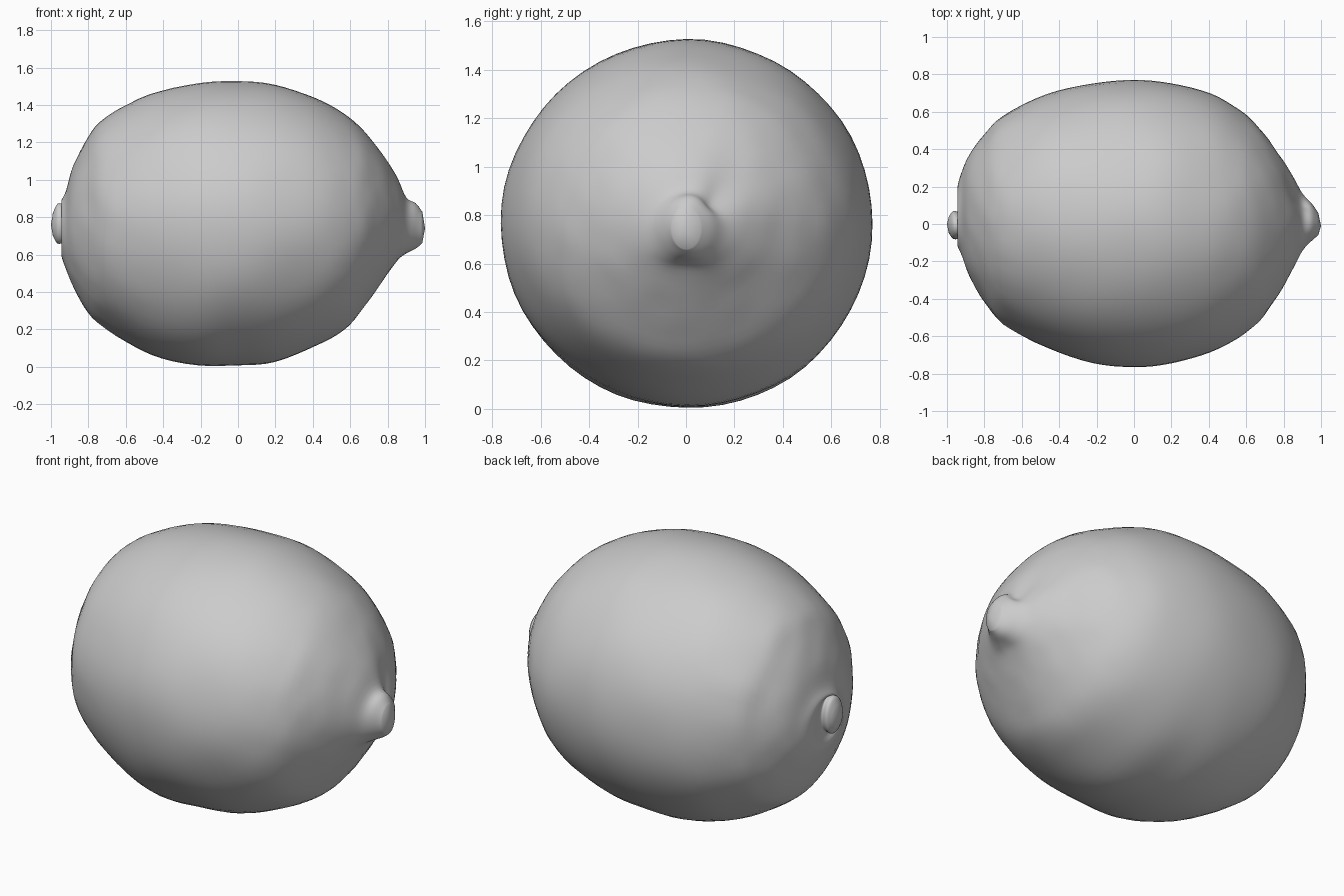
import bpy
import bmesh
import math
from mathutils import Vector, noise

default_cube = bpy.data.objects.get("Cube")
if default_cube:
    bpy.data.objects.remove(default_cube, do_unlink=True)

# Cross-sections along the fruit: x, bottom, top, front, back
STATIONS = [
    (-.99, .70, .82, -.05, .04), (-.965, .66, .87, -.08, .07),
    (-.93, .66, .87, -.08, .07), (-.945, .60, .885, -.11, .18),
    (-.92, .52, .94, -.17, .28), (-.88, .43, 1.08, -.28, .37),
    (-.80, .29, 1.23, -.41, .48), (-.70, .20, 1.34, -.53, .58),
    (-.47, .07, 1.46, -.655, .695), (-.22, .005, 1.515, -.745, .755),
    (0, .008, 1.525, -.765, .772), (.2, .03, 1.505, -.742, .75),
    (.41, .105, 1.435, -.685, .695), (.56, .19, 1.355, -.61, .61),
    (.67, .315, 1.265, -.52, .51), (.77, .45, 1.145, -.38, .375),
    (.85, .55, 1.015, -.24, .25), (.90, .595, .905, -.145, .165),
    (.95, .63, .875, -.09, .11), (.985, .66, .83, -.06, .06),
]
SEGMENTS = 64
STEPS = 4


def make_material(name, color):
    mat = bpy.data.materials.new(name)
    mat.use_nodes = True
    mat.diffuse_color = color
    mat.node_tree.nodes["Principled BSDF"].inputs["Base Color"].default_value = color
    return mat


def blend(a, b, c, d, t):
    """Catmull-Rom curve between b and c."""
    return b + t * ((c - a) + t * ((2*a - 5*b + 4*c - d) + t * (3*(b - c) + d - a))) / 2


def smooth_stations(stations):
    last = len(stations) - 1
    for i in range(last):
        near = [stations[min(max(i + k, 0), last)] for k in (-1, 0, 1, 2)]
        for s in range(STEPS):
            yield [blend(*values, s / STEPS) for values in zip(*near)]
    yield stations[last]


def bump(angle, wanted, width):
    """Soft weight around one direction of the cross-section."""
    off = math.remainder(angle - math.radians(wanted), math.tau)
    return math.exp(-(off / math.radians(width)) ** 2)


def peel_point(x, bottom, top, front, back, angle):
    mid = Vector((x, (front + back) / 2, (bottom + top) / 2))
    out = Vector((0, math.cos(angle) * (back - front) / 2,
                  math.sin(angle) * (top - bottom) / 2))
    # Furrows where the stem-side neck meets the body
    neck = math.exp(-((x - .88) / .06) ** 2)
    out *= 1 - neck * (.22 * bump(angle, 45, 22) + .08 * bump(angle, 265, 25))
    point = mid + out
    # Gentle dents everywhere, finer wrinkles toward both ends
    rough = min(1, max(0, abs(x) - .3) * 2)
    dent = .008 * noise.noise(point * 3) + .007 * rough * noise.noise(point * 9)
    return point + out.normalized() * dent * min(1, out.length * 3)


def build_lemon():
    bm = bmesh.new()
    rings = [[bm.verts.new(peel_point(*station, math.tau * k / SEGMENTS))
              for k in range(SEGMENTS)] for station in smooth_stations(STATIONS)]
    for ring, following in zip(rings, rings[1:]):
        for k in range(SEGMENTS):
            n = (k + 1) % SEGMENTS
            bm.faces.new((ring[k], ring[n], following[n], following[k]))
    # Rounded ends closed with a fan
    for ring, tip in ((rings[0], (-1, 0, .76)), (rings[-1], (1, -.01, .74))):
        centre = bm.verts.new(tip)
        for k in range(SEGMENTS):
            bm.faces.new((ring[k], ring[(k + 1) % SEGMENTS], centre))
    bmesh.ops.recalc_face_normals(bm, faces=bm.faces)
    for face in bm.faces:
        face.smooth = True
    mesh = bpy.data.meshes.new("lemon")
    bm.to_mesh(mesh)
    bm.free()
    lemon = bpy.data.objects.new("lemon", mesh)
    bpy.context.collection.objects.link(lemon)
    return lemon


lemon = build_lemon()
lemon.data.materials.append(make_material("pale grey peel", (.6, .6, .6, 1)))
